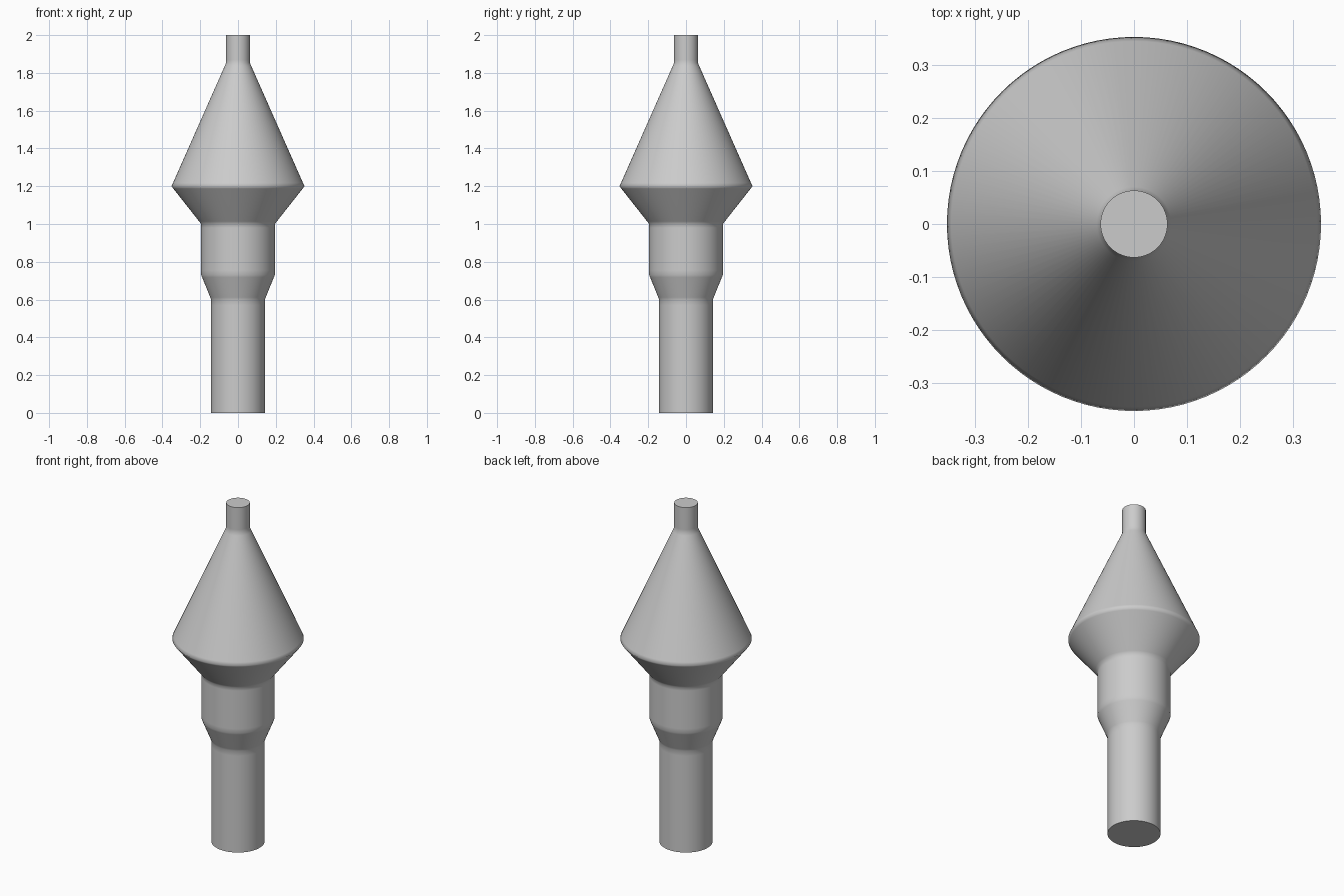
import bpy, bmesh, math
from mathutils import Vector

if "Cube" in bpy.data.objects:
    bpy.data.objects.remove(bpy.data.objects["Cube"])

SIDES = 96

# Half profile (radius, height) from base to tip; close pairs keep the shading crisp
PROFILE = [
    (0, 0), (0.142, 0), (0.142, 0.04), (0.142, 0.57), (0.142, 0.6),    # shaft
    (0.147, 0.612), (0.19, 0.718), (0.195, 0.73),                      # lower flare
    (0.195, 0.755), (0.195, 0.98), (0.195, 1.0),                       # collar
    (0.206, 1.014), (0.342, 1.187), (0.352, 1.2), (0.344, 1.218),      # wide rim
    (0.07, 1.837), (0.063, 1.853), (0.063, 1.87), (0.063, 2.0), (0, 2.0),  # cone and tip
]

# Lathe the profile around z
bm = bmesh.new()
verts = [bm.verts.new((r, 0, z)) for r, z in PROFILE]
edges = [bm.edges.new(pair) for pair in zip(verts, verts[1:])]
bmesh.ops.spin(bm, geom=verts + edges, cent=(0, 0, 0), axis=(0, 0, 1),
               angle=math.tau, steps=SIDES, use_merge=True)
bmesh.ops.remove_doubles(bm, verts=bm.verts, dist=1e-5)
bmesh.ops.recalc_face_normals(bm, faces=bm.faces)

mesh = bpy.data.meshes.new("turned_spindle")
bm.to_mesh(mesh)
bm.free()
spindle = bpy.data.objects.new("turned_spindle", mesh)
bpy.context.collection.objects.link(spindle)

# Smooth sides, sharp end caps
bpy.context.view_layer.objects.active = spindle
spindle.select_set(True)
bpy.ops.object.shade_smooth_by_angle(angle=math.radians(75))
